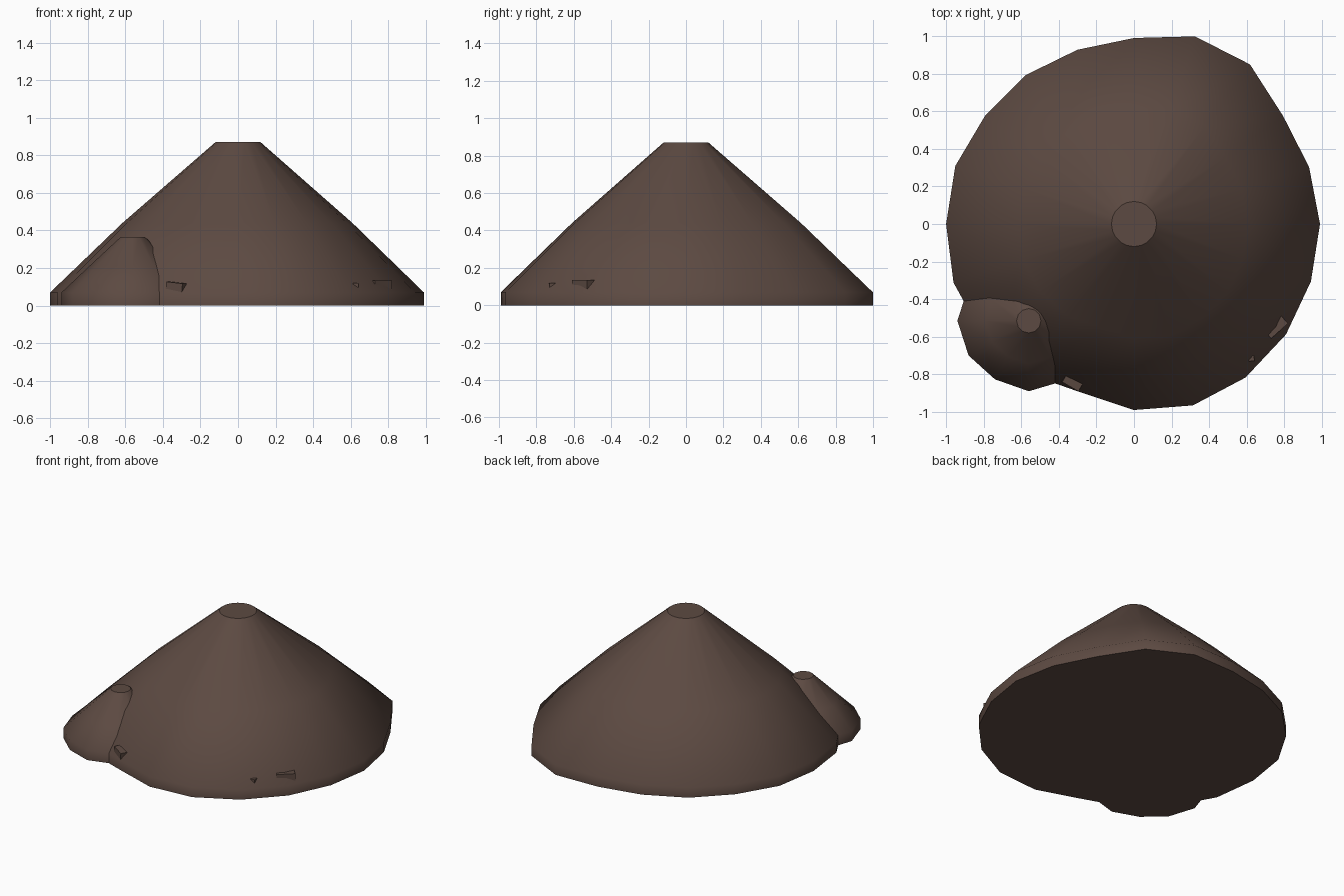
import bpy, bmesh
from math import cos, sin, tau, radians
from mathutils import Matrix

cube = bpy.data.objects.get("Cube")
if cube:
    bpy.data.objects.remove(cube)

earth = bpy.data.materials.new("dark brown earth")
earth.use_nodes = True
colour = (0.108, 0.068, 0.054, 1)
earth.diffuse_color = colour
bsdf = earth.node_tree.nodes["Principled BSDF"]
bsdf.inputs["Base Color"].default_value = colour
bsdf.inputs["Roughness"].default_value = 0.9


def finish(name, bm):
    bmesh.ops.recalc_face_normals(bm, faces=bm.faces)
    mesh = bpy.data.meshes.new(name)
    bm.to_mesh(mesh)
    bm.free()
    mesh.materials.append(earth)
    obj = bpy.data.objects.new(name, mesh)
    bpy.context.collection.objects.link(obj)
    return obj


def mound(name, centre, radii, profile, cap_radius, height):
    """Stack of uneven rings with smooth sides and flat caps."""
    bm = bmesh.new()
    n = len(radii)
    levels = [[r * s for r in radii] for s, z in profile] + [[cap_radius] * n]
    heights = [z for s, z in profile] + [height]
    rings = [[bm.verts.new((centre[0] + r * cos(tau * i / n),
                            centre[1] + r * sin(tau * i / n), z))
              for i, r in enumerate(level)]
             for level, z in zip(levels, heights)]
    for low, high in zip(rings, rings[1:]):
        for i in range(n):
            j = (i + 1) % n
            bm.faces.new((low[i], low[j], high[j], high[i])).smooth = True
    bm.faces.new(rings[0][::-1])
    bm.faces.new(rings[-1])
    return finish(name, bm)


def stone(name, location, size, turn, tilt=0):
    """Small flat-sided block half sunk in the slope."""
    bm = bmesh.new()
    place = (Matrix.Translation(location) @ Matrix.Rotation(radians(turn), 4, "Z")
             @ Matrix.Rotation(radians(tilt), 4, "Y") @ Matrix.Diagonal((*size, 1)))
    bmesh.ops.create_cube(bm, size=1, matrix=place)
    return finish(name, bm)


# Large mound with an uneven rim
mound("main_mound", (0, 0),
      [0.99, 0.98, 0.98, 1.05, 1.05, 0.99, 0.975, 0.98, 0.98, 1.0,
       1.0, 1.01, 1.0, 0.98, 0.94, 0.99, 1.015, 1.01, 1.0, 0.99],
      [(1, 0), (1, 0.07), (0.615, 0.44)], 0.12, 0.87)

# Small mound leaning into the front right side
mound("side_mound", (-0.56, -0.515),
      [0.37, 0.38, 0.37, 0.38, 0.37, 0.37, 0.38, 0.37, 0.36, 0.375, 0.37, 0.38],
      [(1, 0), (1, 0.07), (0.61, 0.21)], 0.065, 0.365)

# Stones poking out of the lower slope
stone("right_stone", (-0.33, -0.845, 0.095), (0.1, 0.045, 0.055), -30, 6)
stone("left_stone", (0.755, -0.547, 0.09), (0.12, 0.06, 0.09), 42)
stone("tiny_stone", (0.625, -0.715, 0.1), (0.03, 0.03, 0.04), 5)
